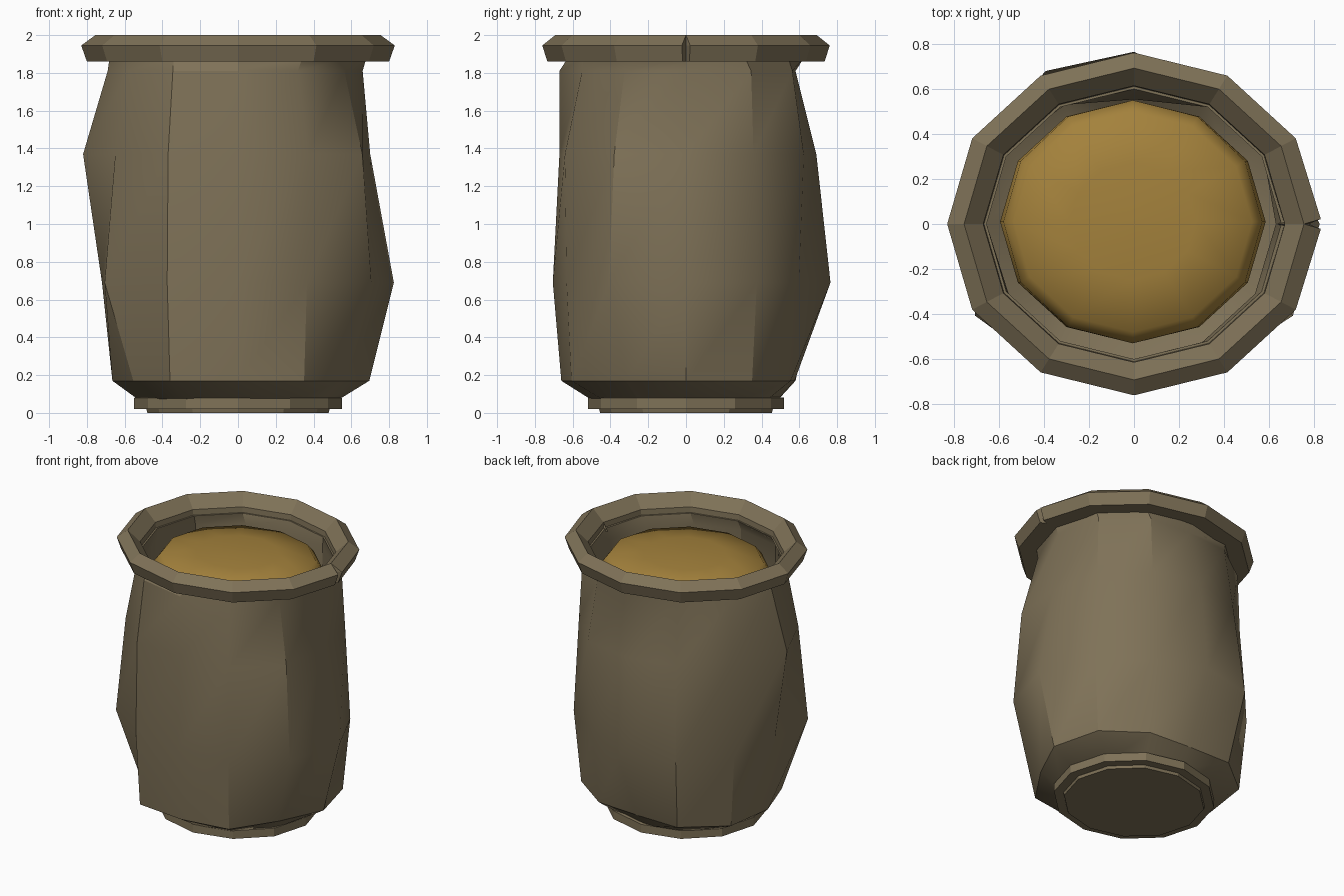
import bpy, math

if "Cube" in bpy.data.objects:
    bpy.data.objects.remove(bpy.data.objects["Cube"])

SIDES = 12


def material(name, rgb):
    m = bpy.data.materials.new(name)
    m.diffuse_color = (*rgb, 1)
    m.use_nodes = True
    m.node_tree.nodes["Principled BSDF"].inputs["Base Color"].default_value = m.diffuse_color
    return m


def ellipse(rx, ry, z):
    """One twelve-sided ring, columns at 0, 30, 60 ... degrees."""
    return [(rx * math.cos(math.tau * i / SIDES),
             ry * math.sin(math.tau * i / SIDES), z) for i in range(SIDES)]


def loft(name, rings, mat, cap_start=False, cap_end=False, close=False, angle=None):
    """Skin a stack of rings; optionally cap the ends or join last to first."""
    verts = [v for r in rings for v in r]
    n = len(rings[0])
    faces = []
    for k in range(len(rings) if close else len(rings) - 1):
        a, b = k * n, ((k + 1) % len(rings)) * n
        for i in range(n):
            j = (i + 1) % n
            faces.append((a + i, a + j, b + j, b + i))
    if cap_start:
        faces.append(tuple(reversed(range(n))))
    if cap_end:
        faces.append(tuple(range(len(verts) - n, len(verts))))
    mesh = bpy.data.meshes.new(name)
    mesh.from_pydata(verts, [], faces)
    mesh.materials.append(mat)
    ob = bpy.data.objects.new(name, mesh)
    bpy.context.collection.objects.link(ob)
    if angle:
        bpy.ops.object.select_all(action='DESELECT')
        bpy.context.view_layer.objects.active = ob
        ob.select_set(True)
        bpy.ops.object.shade_smooth_by_angle(angle=math.radians(angle))
    return ob


clay = material("clay_brown", (0.212, 0.168, 0.097))
gold = material("honey_gold", (0.37, 0.222, 0.045))

# Dented jar wall: radius of each column at four heights
dents = {
    0.17: (.695, .70, .64, .575, .67, .71, .665, .64, .72, .66, .70, .63),
    0.69: (.825, .75, .69, .765, .785, .76, .72, .815, .75, .705, .73, .815),
    1.37: (.70, .715, .72, .69, .70, .715, .82, .75, .74, .67, .74, .76),
    1.81: (.66, .69, .65, .58, .64, .70, .69, .67, .69, .67, .635, .65),
}
rings = [ellipse(.50, .47, .05)]
for z, radii in dents.items():
    rings.append([(r * x, r * y, z) for r, (x, y, _) in zip(radii, ellipse(1, 1, z))])
neck = rings[-1]
rings.append(ellipse(.68, .625, 1.88))
# fold over and run down the inside of the wall
rings.append(ellipse(.655, .60, 1.88))
rings += [[(x * .955, y * .955, z) for x, y, _ in neck] for z in (1.80, 1.45)]
loft("jar_body", rings, clay, cap_start=True, angle=32)

# Foot ring with a slightly recessed base plate
loft("foot", [ellipse(.48, .455, 0), ellipse(.485, .46, .02), ellipse(.55, .52, .02),
              ellipse(.55, .52, .08), ellipse(.48, .45, .09)],
     clay, cap_start=True, cap_end=True)

# Faceted rim, with a narrow seam opening on the right side
profile = [(.665, 1.86, .012), (.80, 1.86, .018), (.83, 1.945, .022),
           (.755, 2.0, .0), (.67, 1.92, .0)]
rim_rings = []
for r, z, gap in profile:
    ring = ellipse(r, r * .917, z)
    x = ring[0][0]
    # the seam: two outer corners with a shallow notch point between them
    rim_rings.append([(x - gap * 2.5, 0, z), (x, gap, z)] + ring[1:] + [(x, -gap, z)])
loft("rim", rim_rings, clay, close=True)

# Domed filling inside the mouth
fill = loft("filling", [ellipse(.59, .54, 1.62), ellipse(.575, .54, 1.78),
                        ellipse(.53, .49, 1.84), ellipse(.28, .26, 1.875),
                        ellipse(.02, .02, 1.88)], gold, cap_end=True, angle=60)
fill.location = (-.005, .01, 0)
